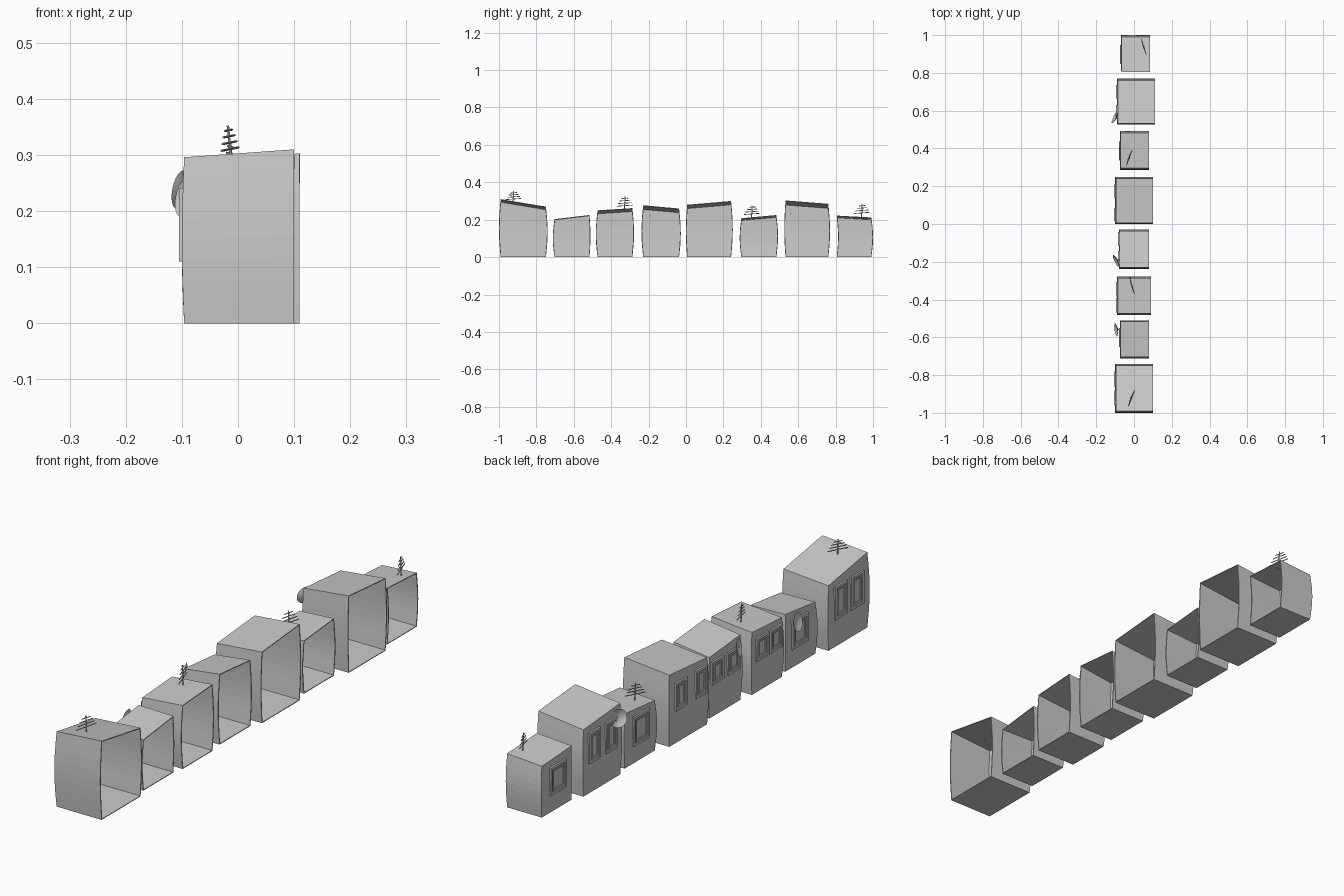
import bpy, bmesh, math
from mathutils import Vector

if "Cube" in bpy.data.objects:
    bpy.data.objects.remove(bpy.data.objects["Cube"])

THICK, BULGE_Y, BULGE_X = 0.004, 0.009, 0.004


def finish(bm, name, smooth=False):
    bmesh.ops.recalc_face_normals(bm, faces=bm.faces)
    me = bpy.data.meshes.new(name)
    bm.to_mesh(me)
    bm.free()
    ob = bpy.data.objects.new(name, me)
    bpy.context.collection.objects.link(ob)
    if smooth:
        for p in me.polygons:
            p.use_smooth = True
    return ob


# Crooked house shell: curved walls, sloping roof, floor, open at +x
def house(i, x0, x1, y0, y1, z0, z1, slope, left=1, right=1):
    bm = bmesh.new()
    rings = []
    n = 8
    for k in range(n + 1):
        t = k / n
        b = math.sin(math.pi * t)
        ya, yb = y0 + BULGE_Y * (1 - b * left), y1 - BULGE_Y * (1 - b * right)
        xb = x0 + BULGE_X * (1 - b)
        rings.append([bm.verts.new(c) for c in (
            (x1, ya, z0 * t), (xb, ya, (z0 - slope) * t),
            (xb, yb, (z1 - slope) * t), (x1, yb, z1 * t))])
    for a, b in zip(rings, rings[1:]):
        for j in range(3):
            bm.faces.new((a[j], a[j + 1], b[j + 1], b[j]))
    bm.faces.new(rings[0])
    bm.faces.new(rings[-1])
    ob = finish(bm, f"house_shell_{i}")
    m = ob.modifiers.new("wall_thickness", "SOLIDIFY")
    m.thickness, m.offset = THICK, -1


# Stepped window frame standing proud of the street wall
def window(i, x, y, w, za, zb):
    bm = bmesh.new()
    prev = None
    steps = ((0, 0.002), (0, -0.005), (0.010, -0.005), (0.010, -0.0015),
             (0.016, -0.0015), (0.016, -0.004), (0.020, -0.004), (0.020, -0.001))
    for inset, d in steps:
        a, b = y - w / 2 + inset, y + w / 2 - inset
        ring = [bm.verts.new((x + d, p, q)) for p, q in (
            (a, za + inset), (b, za + inset), (b, zb - inset), (a, zb - inset))]
        if prev:
            for j in range(4):
                k = (j + 1) % 4
                bm.faces.new((prev[j], prev[k], ring[k], ring[j]))
        prev = ring
    bm.faces.new(prev)
    finish(bm, f"window_{i}")


def rod(bm, a, b, r, sides=6):
    a, b = Vector(a), Vector(b)
    q = (b - a).to_track_quat("Z", "Y").to_matrix().to_4x4()
    q.translation = (a + b) / 2
    bmesh.ops.create_cone(bm, cap_ends=True, segments=sides, radius1=r,
                          radius2=r, depth=(b - a).length, matrix=q)


# Satellite dish: shallow bowl with feed arm and wall bracket
def dish(i, c, normal, wall_x):
    c, nrm = Vector(c), Vector(normal).normalized()
    q = nrm.to_track_quat("Z", "Y")
    bm = bmesh.new()
    R, n = 0.035, 20
    centre = bm.verts.new(c - nrm * 0.011)
    prev = None
    for k in range(1, 5):
        r = R * k / 4
        d = 0.011 * ((k / 4) ** 2 - 1)
        ring = [bm.verts.new(c + q @ Vector((r * math.cos(2 * math.pi * j / n),
                r * math.sin(2 * math.pi * j / n), d))) for j in range(n)]
        for j in range(n):
            m = (j + 1) % n
            if prev:
                bm.faces.new((prev[j], prev[m], ring[m], ring[j]))
            else:
                bm.faces.new((centre, ring[j], ring[m]))
        prev = ring
    finish(bm, f"dish_bowl_{i}", True)
    bm = bmesh.new()
    back = c - nrm * 0.011
    rod(bm, back, (wall_x + 0.006, back.y, back.z - 0.005), 0.003)
    finish(bm, f"dish_bracket_{i}")


# Roof aerial: leaning mast with crossbars shrinking upward
def aerial(i, x, y, z, h, direction):
    d = Vector(direction).normalized()
    base, top = Vector((x, y, z - 0.005)), Vector((x - 0.006, y + 0.004, z + h))
    bm = bmesh.new()
    rod(bm, base, top, 0.0025)
    for t, half in ((0.38, 0.044), (0.55, 0.036), (0.72, 0.028), (0.88, 0.018)):
        c = base.lerp(top, t)
        off = d * half + Vector((0, 0, 0.07 * half))
        rod(bm, c - off, c + off, 0.002)
    finish(bm, f"roof_aerial_{i}")


# x0, x1, y0, y1, roof z at y0 and y1, roof slope, left/right bulge
houses = [
    (-0.10, 0.10, -1.0, -0.74, 0.31, 0.27, 0.014, 1, 1),
    (-0.075, 0.08, -0.712, -0.507, 0.20, 0.222, -0.003, 1, 0.6),
    (-0.09, 0.09, -0.482, -0.278, 0.25, 0.262, 0.016, 1, 1),
    (-0.08, 0.08, -0.238, -0.028, 0.277, 0.26, 0.02, 1, 1),
    (-0.10, 0.10, -0.003, 0.25, 0.28, 0.30, 0.018, 0.7, 1),
    (-0.075, 0.08, 0.287, 0.492, 0.208, 0.225, 0.010, 1, 1),
    (-0.09, 0.11, 0.523, 0.77, 0.303, 0.285, 0.022, 0.7, 1),
    (-0.07, 0.085, 0.797, 1.0, 0.222, 0.212, 0.010, -0.8, 1),
]
for i, h in enumerate(houses, 1):
    house(i, *h)

# house number, y centre, width, bottom, top
windows = [
    (1, -0.92, 0.078, 0.11, 0.24), (1, -0.82, 0.078, 0.11, 0.24),
    (2, -0.60, 0.10, 0.075, 0.185),
    (3, -0.43, 0.076, 0.125, 0.215), (3, -0.345, 0.076, 0.125, 0.215),
    (4, -0.18, 0.074, 0.13, 0.22), (4, -0.08, 0.074, 0.13, 0.22),
    (5, 0.05, 0.070, 0.13, 0.24), (5, 0.175, 0.070, 0.13, 0.24),
    (6, 0.387, 0.10, 0.07, 0.185),
    (7, 0.595, 0.070, 0.12, 0.24), (7, 0.70, 0.070, 0.12, 0.24),
    (8, 0.897, 0.10, 0.07, 0.18),
]
for i, (n, y, w, za, zb) in enumerate(windows, 1):
    window(i, houses[n - 1][0], y, w, za, zb)

dish(1, (-0.096, -0.56, 0.185), (-1, -0.15, 0.2), -0.075)
dish(2, (-0.097, -0.195, 0.225), (-1, -0.45, 0.2), -0.08)
dish(3, (-0.103, 0.565, 0.238), (-1, 0.45, 0.2), -0.09)

aerial(1, -0.012, -0.925, 0.29, 0.062, (0.03, 0.08, 0))
aerial(3, -0.008, -0.33, 0.25, 0.074, (-0.02, 0.07, 0))
aerial(6, -0.022, 0.35, 0.208, 0.068, (0.03, 0.08, 0))
aerial(8, 0.054, 0.938, 0.212, 0.072, (-0.025, 0.08, 0))
